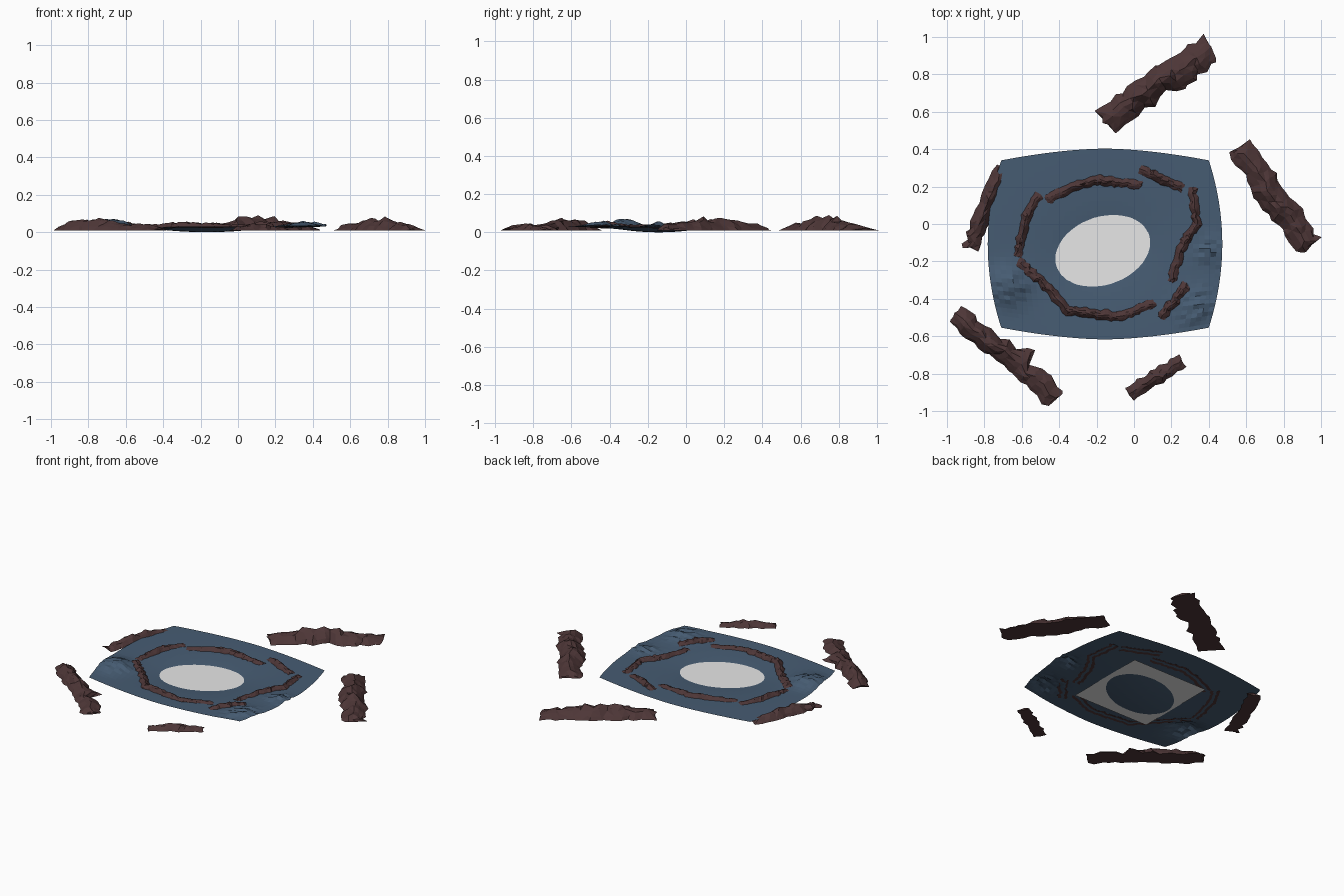
import bpy, bmesh, math, random
from mathutils import Vector

cube = bpy.data.objects.get("Cube")
if cube:
    bpy.data.objects.remove(cube)
random.seed(7)


def material(name, rgb):
    m = bpy.data.materials.new(name)
    m.use_nodes = True
    m.diffuse_color = (*rgb, 1)
    m.node_tree.nodes["Principled BSDF"].inputs["Base Color"].default_value = (*rgb, 1)
    return m


BLUE = material("slate blue ground", (0.062, 0.107, 0.17))
ROCK = material("dark brown rock", (0.075, 0.037, 0.038))
PALE = material("pale grey water", (0.8, 0.8, 0.8))


def finish(bm, name, mat):
    bmesh.ops.recalc_face_normals(bm, faces=bm.faces)
    mesh = bpy.data.meshes.new(name)
    bm.to_mesh(mesh)
    bm.free()
    mesh.materials.append(mat)
    obj = bpy.data.objects.new(name, mesh)
    bpy.context.collection.objects.link(obj)
    return obj


# Ground height: shallow bowl rising to a rim, with a few raised mounds
WATER_Z = 0.014
MOUNDS = [(-0.67, -0.33, 0.045, 0.09), (0.33, -0.44, 0.022, 0.09), (0.42, -0.15, 0.018, 0.07)]


def ground_z(x, y):
    dx, dy = x + 0.167, y + 0.143
    d = math.hypot(dx / 0.252, (dy - 0.17 * dx) / 0.186)
    z = WATER_Z * min(d, 1) ** 2 + 0.018 * (1 - math.exp(-max(d - 1, 0) * 1.2))
    for mx, my, h, r in MOUNDS:
        z += h * math.exp(-((x - mx) ** 2 + (y - my) ** 2) / r ** 2)
    return z


# Ground sheet with bulging sides
bm = bmesh.new()
N = 40
bmesh.ops.create_grid(bm, x_segments=N, y_segments=N, size=1)
for v in bm.verts:
    u, w = v.co.x, v.co.y
    x = -0.155 + u * (0.555 + 0.072 * (1 - w * w))
    y = -0.107 + w * (0.447 + 0.063 * (1 - abs(u) ** 1.7))
    z = ground_z(x, y)
    lump = sum(math.exp(-((x - m[0]) ** 2 + (y - m[1]) ** 2) / m[3] ** 2) for m in MOUNDS)
    v.co = (x, y, z + random.uniform(-0.012, 0.012) * min(lump, 1))
bmesh.ops.recalc_face_normals(bm, faces=bm.faces)
finish(bm, "ground", BLUE)

# Water sheet lying in the bowl
bm = bmesh.new()
bmesh.ops.create_grid(bm, x_segments=1, y_segments=1, size=0.28)
for v in bm.verts:
    v.co += Vector((-0.155, -0.125, WATER_Z))
finish(bm, "water", PALE)


def resample(path, step):
    """Evenly spaced points and tangents along a polyline."""
    pts = [Vector(p) for p in path]
    out = []
    for a, b in zip(pts, pts[1:]):
        n = max(1, round((b - a).length / step))
        out += [a.lerp(b, i / n) for i in range(n)]
    out.append(pts[-1])
    tans = [(out[min(i + 1, len(out) - 1)] - out[max(i - 1, 0)]).normalized()
            for i in range(len(out))]
    return out, tans


# Jagged rock ridge swept along a path
def ridge(name, path, width, height, step, peak=0.5, on_ground=False, spur=None):
    pts, tans = resample(path, step)
    bm = bmesh.new()
    rings = []
    last = len(pts) - 1
    for i, (p, t) in enumerate(zip(pts, tans)):
        f = i / last
        side = Vector((-t.y, t.x))
        rise = 0.45 + 0.55 * math.exp(-((f - peak) / 0.3) ** 2)
        if i in (0, last):
            rise *= 0.5
        rise *= random.uniform(0.8, 1.08)
        half = width / 2 * random.uniform(0.82, 1.12)
        shift = random.uniform(-0.1, 0.1) * width
        ring = []
        for u in (-1, -0.75, -0.35, 0.05, 0.4, 0.78, 1, 0):
            wide = half
            if spur and u > 0 and abs(f - spur) < 0.07:
                wide *= 1.75
            along = random.uniform(-0.35, 0.35) * step
            q = p + side * (shift + u * wide) + t * along
            base = ground_z(q.x, q.y) - 0.002 if on_ground else 0.009
            if u == 0:
                z = base + (0.003 if on_ground else 0)
            elif abs(u) == 1:
                z = base
            else:
                z = base + height * rise * (1 - abs(u) ** 1.5) * random.uniform(0.8, 1.1)
            ring.append(bm.verts.new((q.x, q.y, z)))
        rings.append(ring)
    for a, b in zip(rings, rings[1:]):
        for k in range(len(a)):
            j = (k + 1) % len(a)
            bm.faces.new((a[k], a[j], b[j], b[k]))
    bm.faces.new(rings[0])
    bm.faces.new(rings[-1])
    bmesh.ops.triangulate(bm, faces=bm.faces)
    finish(bm, name, ROCK)


# Large outlying ridges
ridge("back_ridge", [(-0.16, 0.55), (0.08, 0.73), (0.41, 0.93)], 0.165, 0.075, 0.04, 0.45)
ridge("left_ridge", [(0.57, 0.42), (0.75, 0.13), (0.945, -0.12)], 0.145, 0.073, 0.04, 0.5)
ridge("front_right_ridge", [(-0.955, -0.49), (-0.7, -0.68), (-0.42, -0.93)], 0.12, 0.075, 0.04,
      0.3, spur=0.62)
ridge("front_ridge", [(-0.02, -0.91), (0.11, -0.82), (0.26, -0.73)], 0.08, 0.04, 0.028)
ridge("right_ridge", [(-0.70, 0.30), (-0.79, 0.1), (-0.875, -0.13)], 0.09, 0.06, 0.035)

# Broken ring of small ridges around the water
RING = [
    [(-0.47, 0.13), (-0.35, 0.19), (-0.2, 0.235), (0.04, 0.21)],
    [(0.03, 0.29), (0.14, 0.245), (0.26, 0.19)],
    [(0.31, 0.2), (0.335, 0.0), (0.25, -0.13), (0.2, -0.31)],
    [(0.28, -0.32), (0.22, -0.41), (0.14, -0.5)],
    [(0.11, -0.42), (-0.08, -0.495), (-0.35, -0.465), (-0.5, -0.3), (-0.62, -0.2)],
    [(-0.62, -0.17), (-0.58, 0.02), (-0.51, 0.16)],
]
for i, path in enumerate(RING):
    ridge(f"ring_ridge_{i + 1}", path, 0.056, 0.032, 0.02, on_ground=True)
